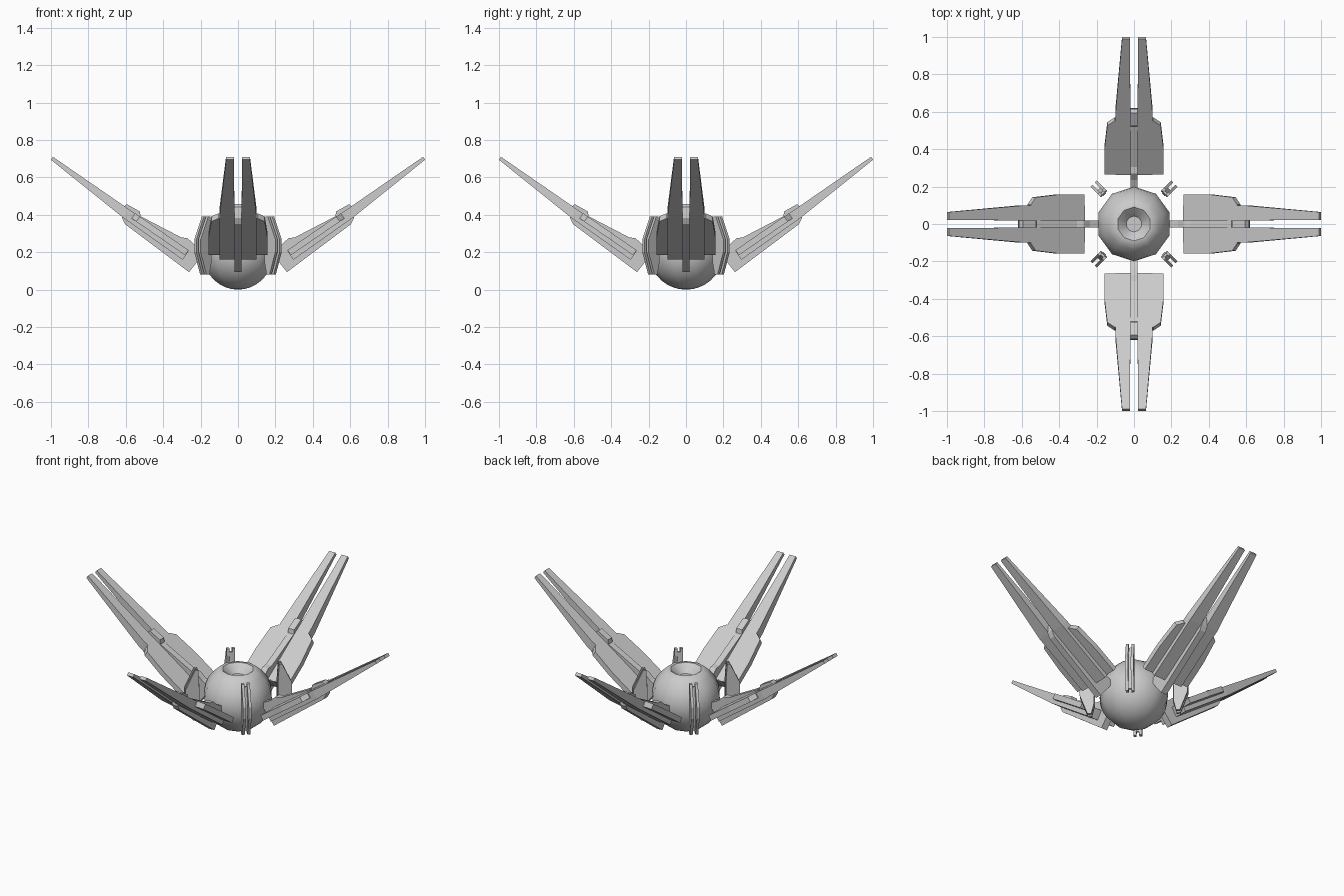
import bpy, bmesh, math
from mathutils import Matrix, Vector

if "Cube" in bpy.data.objects:
    bpy.data.objects.remove(bpy.data.objects["Cube"])

grey = bpy.data.materials.new("hull grey")
grey.diffuse_color = (0.6, 0.6, 0.6, 1)
grey.use_nodes = True
grey.node_tree.nodes["Principled BSDF"].inputs["Base Color"].default_value = grey.diffuse_color


def finish(bm, name, angle=0.0, smooth=None):
    bmesh.ops.recalc_face_normals(bm, faces=bm.faces)
    me = bpy.data.meshes.new(name)
    bm.to_mesh(me)
    bm.free()
    me.materials.append(grey)
    ob = bpy.data.objects.new(name, me)
    bpy.context.collection.objects.link(ob)
    ob.rotation_euler.z = angle
    if smooth:
        bpy.context.view_layer.objects.active = ob
        ob.select_set(True)
        bpy.ops.object.shade_smooth_by_angle(angle=math.radians(smooth))
        ob.select_set(False)
    return ob


def loft(bm, a, b):
    """Closed solid between two matching outlines."""
    va = [bm.verts.new(p) for p in a]
    vb = [bm.verts.new(p) for p in b]
    bm.faces.new(va)
    bm.faces.new(vb[::-1])
    n = len(va)
    for i in range(n):
        j = (i + 1) % n
        bm.faces.new((va[i], vb[i], vb[j], va[j]))


def slab(bm, profile, y0, y1):
    """Extrude an (outward, up) profile sideways."""
    loft(bm, [(u, y0, z) for u, z in profile], [(u, y1, z) for u, z in profile])


SLOPE = math.atan(0.69)


def wing_pt(u, v, d):
    """Point on the sloping wing top, sunk by depth d along its normal."""
    return (u + d * math.sin(SLOPE), v, 0.206 + 0.69 * (u - 0.257) - d * math.cos(SLOPE))


# Central body: ten-sided ball with a dished top
prof = []
for i in range(1, 14):
    a = math.radians(-90 + 10.4 * i)
    prof.append((0.2 * math.cos(a), 0.2 + 0.2 * math.sin(a)))
prof += [(0.115, 0.366), (0.09, 0.37), (0.062, 0.345), (0.042, 0.322)]
bm = bmesh.new()
SIDES = 10
rings = []
for r, z in prof:
    rings.append([bm.verts.new((r * math.cos(math.radians(18 + 36 * k)),
                                r * math.sin(math.radians(18 + 36 * k)), z)) for k in range(SIDES)])
for lo, hi in zip(rings, rings[1:]):
    for k in range(SIDES):
        j = (k + 1) % SIDES
        bm.faces.new((lo[k], lo[j], hi[j], hi[k]))
bottom = bm.verts.new((0, 0, 0))
for k in range(SIDES):
    bm.faces.new((rings[0][(k + 1) % SIDES], rings[0][k], bottom))
bm.faces.new(rings[-1])
finish(bm, "body", 0, 45)

# Wing outlines
plate = [(0.265, 0.015), (0.265, 0.158), (0.40, 0.158), (0.525, 0.143), (0.55, 0.105), (0.55, 0.015)]
# prong sections: distance out, inner edge, outer edge, depth
prong = [(0.262, 0.019, 0.10, 0.06), (0.58, 0.019, 0.10, 0.056), (0.989, 0.022, 0.064, 0.02)]
spine = [(0.18, 0.215), (0.235, 0.243), (0.27, 0.275), (0.305, 0.28), (0.52, 0.392),
         (0.525, 0.418), (0.594, 0.457), (0.615, 0.441), (0.62, 0.382), (0.604, 0.35),
         (0.262, 0.094), (0.18, 0.195)]

for k in range(4):
    ang = k * math.pi / 2
    # Broad plates and long prongs, one each side
    bm = bmesh.new()
    for s in (1, -1):
        loft(bm, [wing_pt(u, s * v, 0) for u, v in plate],
             [wing_pt(u, s * v, 0.033) for u, v in plate])
    finish(bm, "wing_plate_%d" % (k + 1), ang)
    bm = bmesh.new()
    for s in (1, -1):
        secs = []
        for u, v0, v1, d in prong:
            secs.append([bm.verts.new(wing_pt(u, s * v, e))
                         for v, e in ((v0, 0.001), (v1, 0.001), (v1, d), (v0, d))])
        for a, b in zip(secs, secs[1:]):
            for i in range(4):
                j = (i + 1) % 4
                bm.faces.new((a[i], a[j], b[j], b[i]))
        bm.faces.new(secs[0][::-1])
        bm.faces.new(secs[-1])
    finish(bm, "wing_prongs_%d" % (k + 1), ang)
    # Central spine joining the wing to the body
    bm = bmesh.new()
    slab(bm, spine, -0.02, 0.02)
    finish(bm, "wing_spine_%d" % (k + 1), ang)

# Upright forked fins on the diagonals
fin = [(0.232, 0.39), (0.25, 0.39), (0.306, 0.27), (0.306, 0.20), (0.262, 0.08),
       (0.24, 0.08), (0.226, 0.14), (0.226, 0.28)]
core = [(0.23, 0.37), (0.242, 0.37), (0.265, 0.27), (0.265, 0.20), (0.25, 0.10),
        (0.24, 0.10), (0.222, 0.14), (0.222, 0.28)]
for k in range(4):
    bm = bmesh.new()
    slab(bm, fin, 0.008, 0.024)
    slab(bm, fin, -0.024, -0.008)
    slab(bm, core, -0.01, 0.01)
    finish(bm, "diagonal_fin_%d" % (k + 1), math.pi / 4 + k * math.pi / 2)
